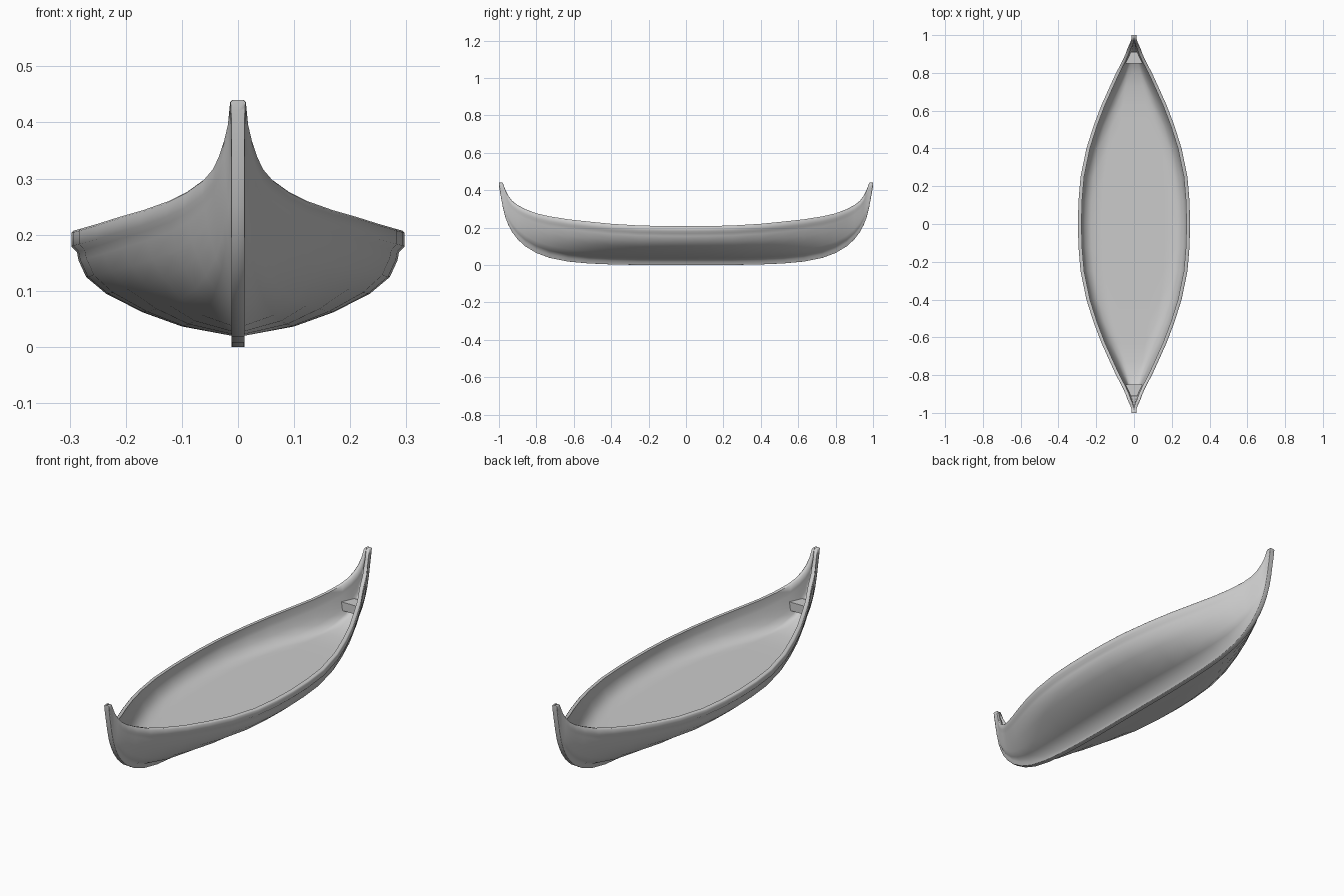
import bpy, bmesh

if "Cube" in bpy.data.objects:
    bpy.data.objects.remove(bpy.data.objects["Cube"])

# Stations from midship to tip: y, keel z, sheer z, half beam, inner floor z
STATIONS = [
    (0.00, .000, .207, .297, .110), (0.12, .000, .208, .294, .110),
    (0.25, .000, .211, .283, .110), (0.40, .003, .220, .252, .110),
    (0.52, .008, .232, .214, .110), (0.63, .018, .244, .172, .111),
    (0.73, .038, .260, .127, .115), (0.80, .064, .276, .095, .127),
    (0.86, .100, .299, .063, .150), (0.90, .137, .320, .045, .182),
    (0.93, .176, .343, .034, .235), (0.95, .214, .370, .025, .300),
    (0.965, .252, .400, .018, .365), (0.98, .312, .440, .014, .438),
    (1.00, .420, .440, .013, .440)]
# Midship side shape: height fraction, width fraction
SIDE = [(0, 0), (.11, .32), (.28, .575), (.5, .81), (.7, .94), (.9, .99), (1, 1)]
KEEL = .012


def section(y, zk, zs, b, zi):
    """Half section: keel strip, bilge, rail, then back down the inside."""
    h = zs - zk
    base = zk + min(.02, .4 * h)
    rail = zs - min(.028, .25 * h)
    low = rail - min(.010, .1 * h)
    w = y ** 2
    bo = max(b - .010 * (1 - w), KEEL)
    side = []
    for v, u in SIDE:
        u = u * (1 - w) + v ** .45 * w
        side.append((KEEL + (bo - KEEL) * u, base + (low - base) * v))
    bi = max(b - .019, .002)
    inner = [(x * bi / bo, min(max(z + .005, zi), zs)) for x, z in reversed(side)]
    c = min(.004, .15 * h)
    pts = [(0, zk), (KEEL - .001, zk), (KEEL, zk + c / 4)] + side
    pts += [(b, rail), (b, zs - c), (b - .004, zs), (bi, zs)]
    return pts + inner + [(0, zi)]


def make_object(name, bm, axes, angle):
    me = bpy.data.meshes.new(name)
    bm.to_mesh(me)
    bm.free()
    ob = bpy.data.objects.new(name, me)
    bpy.context.collection.objects.link(ob)
    m = ob.modifiers.new("mirror", 'MIRROR')
    m.use_axis = axes
    m.merge_threshold = .0005
    bpy.ops.object.select_all(action='DESELECT')
    ob.select_set(True)
    bpy.context.view_layer.objects.active = ob
    bpy.ops.object.modifier_apply(modifier="mirror")
    bpy.ops.object.shade_smooth_by_angle(angle=angle)
    return ob


# Hull: one quarter lofted through the stations, mirrored both ways
bm = bmesh.new()
rows = [[bm.verts.new((x, s[0], z)) for x, z in section(*s)] for s in STATIONS]
for a, c in zip(rows, rows[1:]):
    for j in range(len(a) - 1):
        bm.faces.new((a[j], c[j], c[j + 1], a[j + 1]))
bm.faces.new(list(reversed(rows[-1])))
bmesh.ops.remove_doubles(bm, verts=bm.verts, dist=.0002)
make_object("hull", bm, (True, True, False), 1.4)

# Small wedge blocks across the inside of each end
bm = bmesh.new()
bmesh.ops.create_cube(bm, size=1)
for v in bm.verts:
    far, top = v.co.y > 0, v.co.z > 0
    half = (.024 if top else .012) if far else (.044 if top else .038)
    v.co = (half if v.co.x > 0 else -half, .91 if far else .85,
            .221 if top else .18)
make_object("end_block", bm, (False, True, False), .5)
